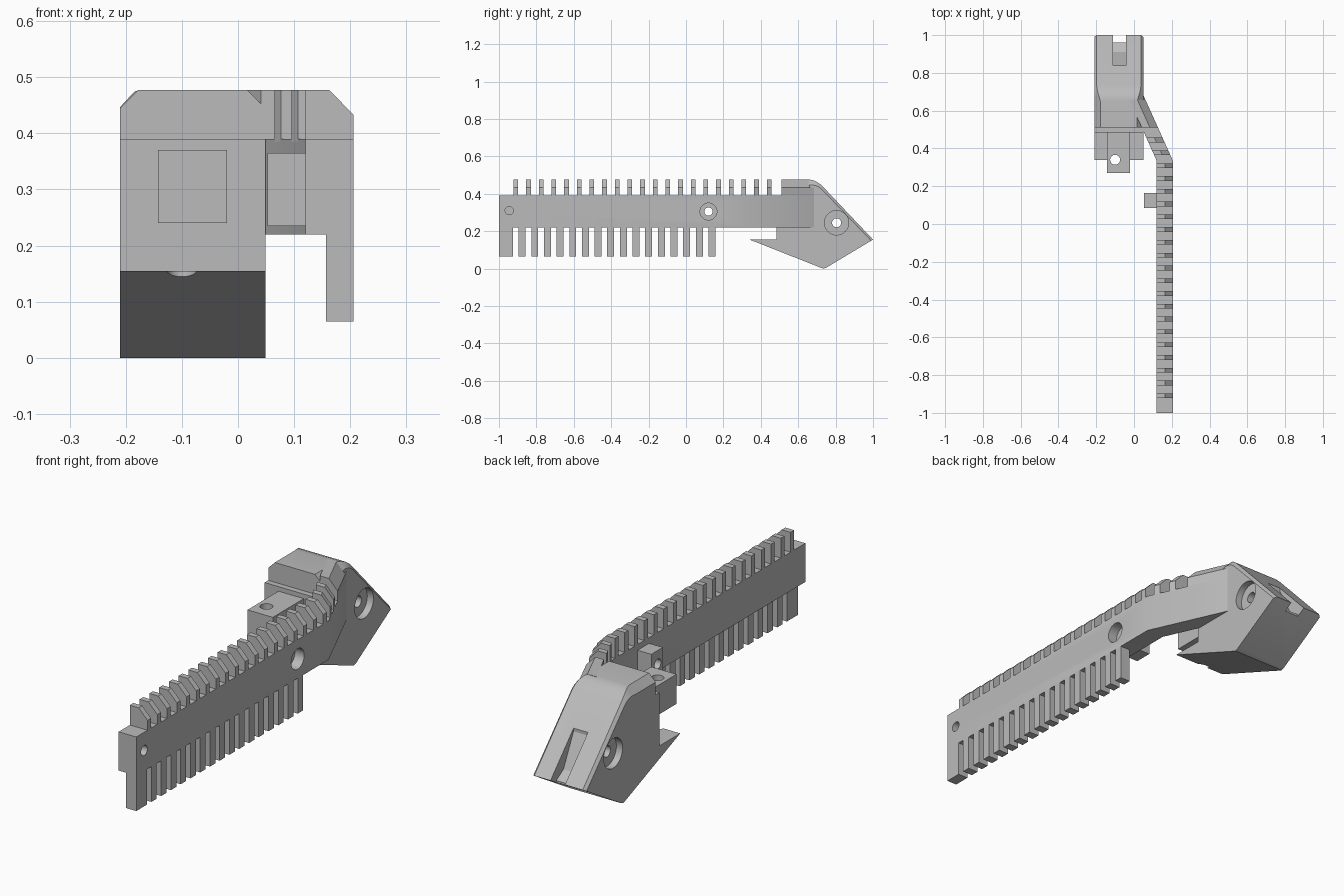
import bpy, bmesh, math
from mathutils import Matrix

if "Cube" in bpy.data.objects:
    bpy.data.objects.remove(bpy.data.objects["Cube"], do_unlink=True)

grey = bpy.data.materials.new("plain_grey")
grey.use_nodes = True
grey.diffuse_color = (0.5, 0.5, 0.5, 1)
grey.node_tree.nodes["Principled BSDF"].inputs["Base Color"].default_value = (0.5, 0.5, 0.5, 1)

BEND_Y, BEND_SLOPE = 0.335, -0.45   # where the rail turns toward the head


def bend(y):
    return BEND_SLOPE * max(0, y - BEND_Y)


def finish(name, bm):
    bmesh.ops.remove_doubles(bm, verts=bm.verts, dist=0.0001)
    bmesh.ops.recalc_face_normals(bm, faces=bm.faces)
    mesh = bpy.data.meshes.new(name)
    bm.to_mesh(mesh)
    bm.free()
    mesh.materials.append(grey)
    obj = bpy.data.objects.new(name, mesh)
    bpy.context.collection.objects.link(obj)
    return obj


def loft(bm, loops):
    """Skin a row of equal closed loops and cap both ends."""
    rows = [[bm.verts.new(p) for p in loop] for loop in loops]
    n = len(rows[0])
    for a, b in zip(rows, rows[1:]):
        for i in range(n):
            j = (i + 1) % n
            bm.faces.new((a[i], a[j], b[j], b[i]))
    bm.faces.new(rows[0])
    bm.faces.new(rows[-1])


def sweep(bm, section, stations):
    """Carry an x-z section along the bent rail line."""
    loft(bm, [[(x + bend(y), y, z) for x, z in section] for y in stations])


def rect(x0, x1, z0, z1):
    return [(x0, z0), (x1, z0), (x1, z1), (x0, z1)]


def box(name, x, y, z):
    bm = bmesh.new()
    loft(bm, [[(px, py, pz) for px, pz in rect(*x, *z)] for py in y])
    return finish(name, bm)


def rod(axis, centre, radius, length):
    bm = bmesh.new()
    bmesh.ops.create_cone(bm, cap_ends=True, segments=40, radius1=radius,
                          radius2=radius, depth=length)
    turn = Matrix.Rotation(math.pi / 2, 4, 'Y') if axis == 'X' else Matrix()
    bmesh.ops.transform(bm, matrix=Matrix.Translation(centre) @ turn, verts=bm.verts)
    return finish("cutter", bm)


def cut(obj, cutter):
    cutter.hide_render = True
    mod = obj.modifiers.new("cut", 'BOOLEAN')
    mod.operation, mod.solver, mod.object = 'DIFFERENCE', 'EXACT', cutter
    bpy.context.view_layer.objects.active = obj
    bpy.ops.object.modifier_apply(modifier=mod.name)
    bpy.data.objects.remove(cutter, do_unlink=True)


# Rail bar with its angled arm
bm = bmesh.new()
sweep(bm, rect(0.12, 0.206, 0.22, 0.39), [-1, BEND_Y, 0.70])
rail = finish("rail_bar", bm)

# Side boss behind the rail
boss = box("rail_boss", (0.053, 0.121), (0.085, 0.165), (0.235, 0.365))

# Stepped screw hole, and a blind hole near the rail end
cut(rail, rod('X', (0.206, 0.12, 0.305), 0.045, 0.09))
for part in (rail, boss):
    cut(part, rod('X', (0.12, 0.12, 0.305), 0.022, 0.4))
cut(rail, rod('X', (0.206, -0.945, 0.31), 0.022, 0.06))

# Upper teeth with a chamfered outer corner, and the solid crest into the head
tooth = [(0.12, 0.385), (0.206, 0.385), (0.206, 0.433), (0.163, 0.477), (0.12, 0.477)]
PITCH = 0.0677
bm = bmesh.new()
for i in range(21):
    y = -0.922 + i * PITCH
    sweep(bm, tooth, [y, y + 0.025])
upper_teeth = finish("upper_teeth", bm)
bm = bmesh.new()
sweep(bm, tooth, [0.51, 0.66])
crest = finish("arm_crest", bm)
bm = bmesh.new()
sweep(bm, rect(0.12, 0.206, 0.385, 0.433), [0.655, 0.695])
arm_tip = finish("arm_tip", bm)

# Lower comb: one wide end tooth, then an even row
comb = rect(0.157, 0.206, 0.065, 0.225)
bm = bmesh.new()
sweep(bm, comb, [-1, -0.925])
for i in range(16):
    y = -0.895 + i * PITCH
    sweep(bm, comb, [y, y + 0.037])
lower_comb = finish("lower_comb", bm)

# Head: y, z, chamfer width in x, then chamfer shift in y and z
profile = [
    (0.34, 0.155, 0, 0, 0), (0.72, 0.005, 0, 0, 0), (0.735, 0, 0, 0, 0),
    (0.75, 0.005, 0, 0, 0), (1.0, 0.155, 0.012, -0.01, -0.006),
    (0.735, 0.435, 0.012, -0.01, -0.01), (0.718, 0.451, 0.014, -0.01, -0.013),
    (0.698, 0.465, 0.018, -0.008, -0.02), (0.675, 0.474, 0.025, -0.004, -0.027),
    (0.65, 0.477, 0.032, 0, -0.032), (0.51, 0.477, 0.032, 0, -0.032),
    (0.51, 0.39, 0, 0, 0), (0.485, 0.39, 0, 0, 0), (0.485, 0.155, 0, 0, 0)]
LEFT, RIGHT = -0.21, 0.049
bm = bmesh.new()
loft(bm, [
    [(LEFT, y + dy, z + dz) for y, z, w, dy, dz in profile],
    [(LEFT + w, y, z) for y, z, w, dy, dz in profile],
    [(RIGHT - w, y, z) for y, z, w, dy, dz in profile],
    [(RIGHT, y + dy, z + dz) for y, z, w, dy, dz in profile]])
head = finish("head", bm)

# Axle hole with a wide recess on each side
AXLE = (0.805, 0.245)
for x in (LEFT, RIGHT):
    cut(head, rod('X', (x, *AXLE), 0.065, 0.06))
cut(head, rod('X', (-0.08, *AXLE), 0.024, 0.5))

# Slot in the nose
slot = [(0.84, 0.42), (0.84, 0.31), (0.91, 0.17), (0.96, 0.14), (0.96, 0.05),
        (1.1, 0.05), (1.1, 0.42)]
bm = bmesh.new()
loft(bm, [[(x, y, z) for y, z in slot] for x in (-0.112, -0.042)])
cut(head, finish("cutter", bm))

# Front lug, with a pin hole that also notches the lip
lug = box("front_lug", (-0.143, -0.02), (0.27, 0.49), (0.24, 0.37))
for part in (lug, head):
    cut(part, rod('Z', (-0.1, 0.34, 0.22), 0.026, 0.4))

# Flat faces with smooth bores and nose
bpy.ops.object.select_all(action='DESELECT')
for part in (rail, boss, upper_teeth, crest, arm_tip, lower_comb, head, lug):
    part.select_set(True)
bpy.context.view_layer.objects.active = head
bpy.ops.object.shade_smooth_by_angle(angle=math.radians(25))
